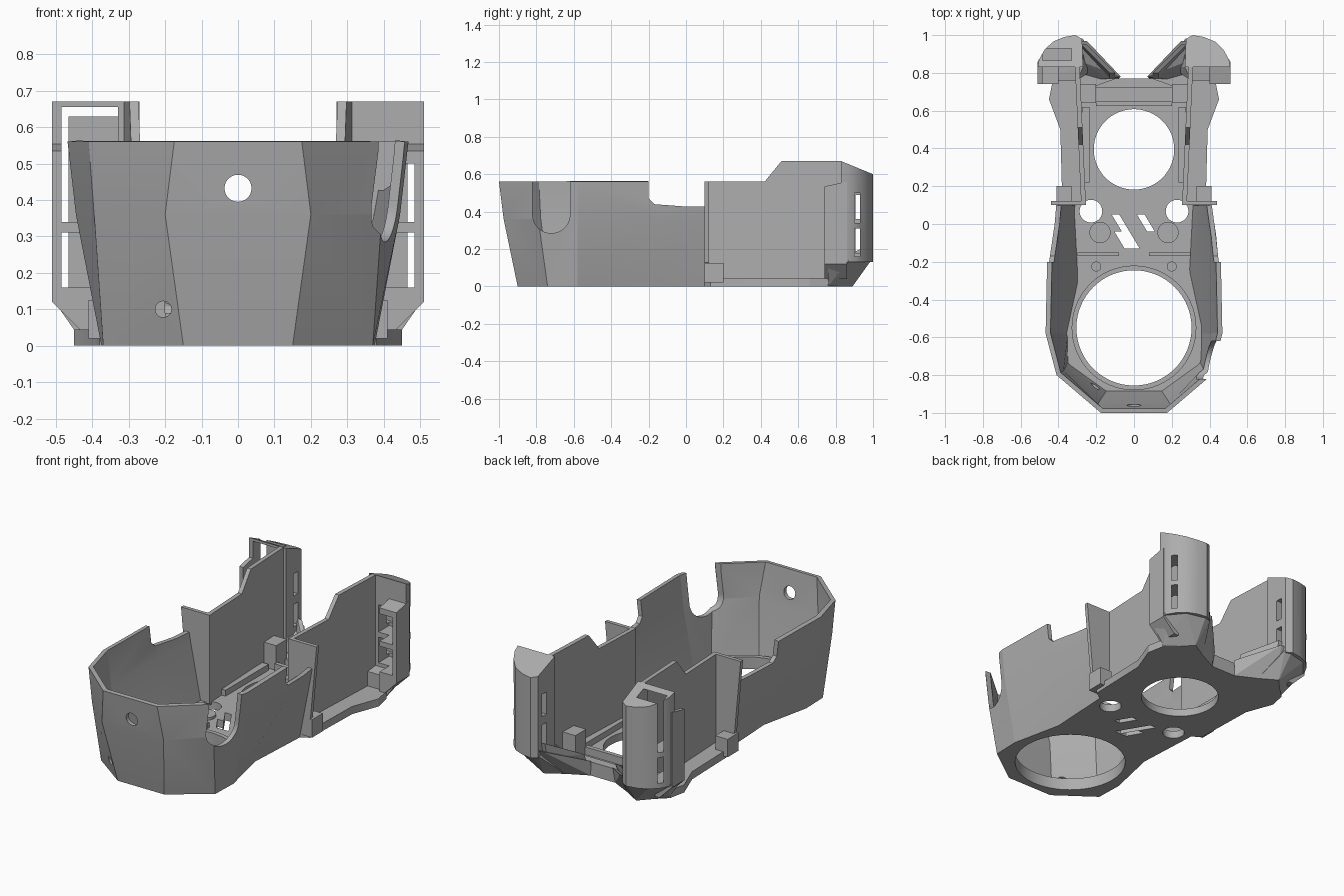
import bpy, bmesh, math
from mathutils import Matrix

cube = bpy.data.objects.get("Cube")
if cube:
    bpy.data.objects.remove(cube, do_unlink=True)

grey = bpy.data.materials.new("plain grey")
grey.use_nodes = True
GREY = (0.42, 0.42, 0.42, 1)
grey.diffuse_color = GREY
grey.node_tree.nodes["Principled BSDF"].inputs["Base Color"].default_value = GREY


def add(name, bm):
    mesh = bpy.data.meshes.new(name)
    bm.to_mesh(mesh)
    bm.free()
    mesh.materials.append(grey)
    ob = bpy.data.objects.new(name, mesh)
    bpy.context.collection.objects.link(ob)
    return ob


def prism(name, pts, near, far):
    """Extrude a 2D outline between two mappings into space."""
    bm = bmesh.new()
    a = [bm.verts.new(near(*p)) for p in pts]
    b = [bm.verts.new(far(*p)) for p in pts]
    bm.faces.new(a)
    bm.faces.new(b)
    for i in range(len(pts)):
        j = (i + 1) % len(pts)
        bm.faces.new((a[i], a[j], b[j], b[i]))
    bmesh.ops.recalc_face_normals(bm, faces=bm.faces)
    return add(name, bm)


def slab(name, pts, z0, z1):
    return prism(name, pts, lambda x, y: (x, y, z0), lambda x, y: (x, y, z1))


def box(name, x0, x1, y0, y1, z0, z1):
    return slab(name, [(x0, y0), (x1, y0), (x1, y1), (x0, y1)], z0, z1)


def hull(name, pts):
    bm = bmesh.new()
    for p in pts:
        bm.verts.new(p)
    bmesh.ops.convex_hull(bm, input=bm.verts)
    bmesh.ops.delete(bm, geom=[v for v in bm.verts if not v.link_faces], context='VERTS')
    bmesh.ops.dissolve_limit(bm, angle_limit=0.02, verts=bm.verts, edges=bm.edges)
    bmesh.ops.recalc_face_normals(bm, faces=bm.faces)
    return add(name, bm)


def cylinder(name, r, depth, loc, axis='Z'):
    bm = bmesh.new()
    turn = {'X': Matrix.Rotation(math.pi / 2, 4, 'Y'),
            'Y': Matrix.Rotation(math.pi / 2, 4, 'X'), 'Z': Matrix()}[axis]
    bmesh.ops.create_cone(bm, cap_ends=True, segments=64, radius1=r, radius2=r,
                          depth=depth, matrix=Matrix.Translation(loc) @ turn)
    return add(name, bm)


def select(ob):
    bpy.ops.object.select_all(action='DESELECT')
    ob.select_set(True)
    bpy.context.view_layer.objects.active = ob


def cut(ob, cutters):
    select(ob)
    for c in cutters:
        c.hide_render = True
        m = ob.modifiers.new("cut", 'BOOLEAN')
        m.operation = 'DIFFERENCE'
        m.solver = 'EXACT'
        m.object = c
        bpy.ops.object.modifier_apply(modifier=m.name)
        bpy.data.objects.remove(c, do_unlink=True)


def smooth(ob, angle=20):
    select(ob)
    bpy.ops.object.shade_smooth_by_angle(angle=math.radians(angle))


def mirrored(half):
    return half + [(-x, y) for x, y in reversed(half)]


# Floor plate with openings
base = [(0.15, -0.9), (0.37, -0.74), (0.375, -0.58), (0.31, -0.28), (0.33, 0.1)]
rear = [(0.38, 0.13), (0.39, 0.5), (0.45, 0.66), (0.43, 0.76), (0.3, 0.88), (0.08, 0.77)]
floor = slab("floor_plate", mirrored(base + rear), 0, 0.045)
holes = [cylinder("cutter", 0.305, 1, (0, -0.55, 0)), cylinder("cutter", 0.213, 1, (0, 0.395, 0))]
holes += [cylinder("cutter", 0.06, 1, (s * 0.228, 0.068, 0)) for s in (-1, 1)]
for x, top, low in ((-0.05, -0.04, -0.13), (-0.01, 0.05, -0.13), (0.07, 0.05, -0.04)):
    lean = (top - low) * 0.6
    holes.append(slab("cutter", [(x, low), (x + 0.04, low),
                                 (x + 0.04 - lean, top), (x - lean, top)], -1, 1))
cut(floor, holes)
smooth(floor)

# Raised collar round the large opening
collar = cylinder("opening_collar", 0.33, 0.07, (0, -0.55, 0.036))
cut(collar, [cylinder("cutter", 0.305, 1, (0, -0.55, 0))])
smooth(collar)

# Faceted front shell lofted through three levels
middle = [(0.2, -0.975), (0.395, -0.79), (0.445, -0.58), (0.435, -0.15), (0.4, 0.1)]
top = [(0.175, -1), (0.41, -0.8), (0.468, -0.58), (0.46, -0.2), (0.435, 0.1)]
bm = bmesh.new()
rows = []
for z, half in ((0, base), (0.36, middle), (0.56, top)):
    path = [(-x, y) for x, y in reversed(half)] + half
    rows.append([bm.verts.new((x, y, z)) for x, y in path])
for lo, hi in zip(rows, rows[1:]):
    for i in range(len(lo) - 1):
        bm.faces.new((lo[i], lo[i + 1], hi[i + 1], hi[i]))
shell = add("front_shell", bm)
select(shell)
solid = shell.modifiers.new("thickness", 'SOLIDIFY')
solid.thickness = 0.026
solid.offset = -1
bpy.ops.object.modifier_apply(modifier=solid.name)
dip = [(-0.2, 0.8), (-0.2, 0.47), (-0.17, 0.44), (0.0, 0.427), (0.2, 0.427), (0.2, 0.8)]
cut(shell, [
    prism("cutter", dip, lambda y, z: (-1, y, z), lambda y, z: (1, y, z)),
    cylinder("cutter", 0.1, 0.4, (0.5, -0.72, 0.385), 'X'),
    box("cutter", 0.3, 0.7, -0.82, -0.62, 0.385, 0.8),
    cylinder("cutter", 0.037, 0.4, (0, -0.98, 0.432), 'Y'),
    cylinder("cutter", 0.022, 0.3, (-0.205, -0.88, 0.1), 'Y')])
smooth(shell, 12)

# Raised bar at the rear edge of the floor
box("rear_bar", -0.2, 0.2, 0.625, 0.65, 0.04, 0.09)
slab("rear_lip", [(-0.24, 0.72), (0.24, 0.72), (0.1, 0.77), (-0.1, 0.77)], 0.04, 0.08)

panel = [(0.11, 0.03), (0.9, 0.03), (0.9, 0.64), (0.83, 0.67),
         (0.51, 0.67), (0.42, 0.56), (0.11, 0.56)]

for s, side in ((1, "left"), (-1, "right")):
    def flip(pts):
        return [(s * x, y, z) for x, y, z in pts]

    def sbox(name, x0, x1, *rest):
        return box(name, *sorted((s * x0, s * x1)), *rest)

    # Tall rear side panel
    prism(side + "_side_panel", panel,
          lambda y, z: (s * (0.25 + 0.045 * y), y, z),
          lambda y, z: (s * (0.275 + 0.045 * y), y, z))

    # Flange joining panel to shell, and the tab below it
    prism(side + "_flange", [(0.255, 0.04), (0.33, 0.04), (0.4, 0.13), (0.44, 0.56), (0.255, 0.56)],
          lambda x, z: (s * x, 0.1, z), lambda x, z: (s * x, 0.122, z))
    sbox(side + "_outer_tab", 0.33, 0.41, 0.1, 0.2, 0.02, 0.125)

    # Rear wing: rounded upright with sloped cap
    plan = [(0.27, 0.83), (0.51, 0.83), (0.503, 0.87), (0.475, 0.92), (0.43, 0.965),
            (0.37, 0.99), (0.31, 1.0), (0.275, 0.98)]
    pts = [(x, y, 0.13) for x, y in plan]
    pts += [(x, y, 0.67 - 0.07 * (y - 0.83) / 0.17) for x, y in plan]
    wing = hull(side + "_rear_wing", flip(pts))
    cheek = hull(side + "_wing_cheek", flip([
        (0.40, 0.74, 0.04), (0.43, 0.74, 0.04), (0.51, 0.74, 0.12), (0.51, 0.74, 0.535),
        (0.40, 0.74, 0.535), (0.40, 0.86, 0.04), (0.43, 0.86, 0.04), (0.51, 0.86, 0.12),
        (0.51, 0.86, 0.56), (0.40, 0.86, 0.56)]))
    roof = 0.5 if s > 0 else 0.655
    for part in (wing, cheek):
        cut(part, [sbox("cutter", 0.33, 0.485, 0.7, 0.93, 0.34, roof),
                   sbox("cutter", 0.33, 0.485, 0.7, 0.93, 0.16, 0.31)])
    cut(wing, [sbox("cutter", 0.2, 0.4, 0.905, 0.945, z, z + 0.13) for z in (0.18, 0.36)])
    smooth(wing, 28)

    # Flared foot under the wing
    hull(side + "_wing_foot", flip([
        (0.3, 0.76, 0), (0.42, 0.76, 0), (0.3, 0.89, 0), (0.2, 0.83, 0),
        (0.3, 0.76, 0.13), (0.51, 0.76, 0.13), (0.505, 0.87, 0.14), (0.43, 0.96, 0.14),
        (0.31, 0.99, 0.14), (0.27, 0.98, 0.14), (0.27, 0.83, 0.14)]))

    # Sloping lip running from foot to floor centre
    hull(side + "_rear_flare", flip([
        (0.08, 0.77, 0), (0.3, 0.88, 0), (0.28, 0.76, 0), (0.07, 0.78, 0.09),
        (0.25, 0.97, 0.17), (0.28, 0.97, 0.17), (0.28, 0.86, 0.12), (0.14, 0.77, 0.06)]))
    hull(side + "_flare_rib", flip([
        (0.1, 0.77, 0.06), (0.13, 0.77, 0.06), (0.1, 0.8, 0.13), (0.13, 0.8, 0.13),
        (0.25, 0.93, 0.12), (0.28, 0.93, 0.12), (0.25, 0.95, 0.21), (0.28, 0.95, 0.21)]))

    # Small interior brackets, rails and bosses
    sbox(side + "_inner_bracket", 0.2, 0.29, 0.64, 0.74, 0.04, 0.19)
    sbox(side + "_inner_rail", 0.235, 0.275, 0.22, 0.62, 0.04, 0.08)
    sbox(side + "_deck_rail", 0.08, 0.3, -0.17, -0.15, 0.04, 0.075)
    smooth(cylinder(side + "_deck_boss", 0.056, 0.02, (s * 0.18, -0.045, 0.05)))
    smooth(cylinder(side + "_deck_pin", 0.026, 0.03, (s * 0.2, -0.225, 0.05)))
